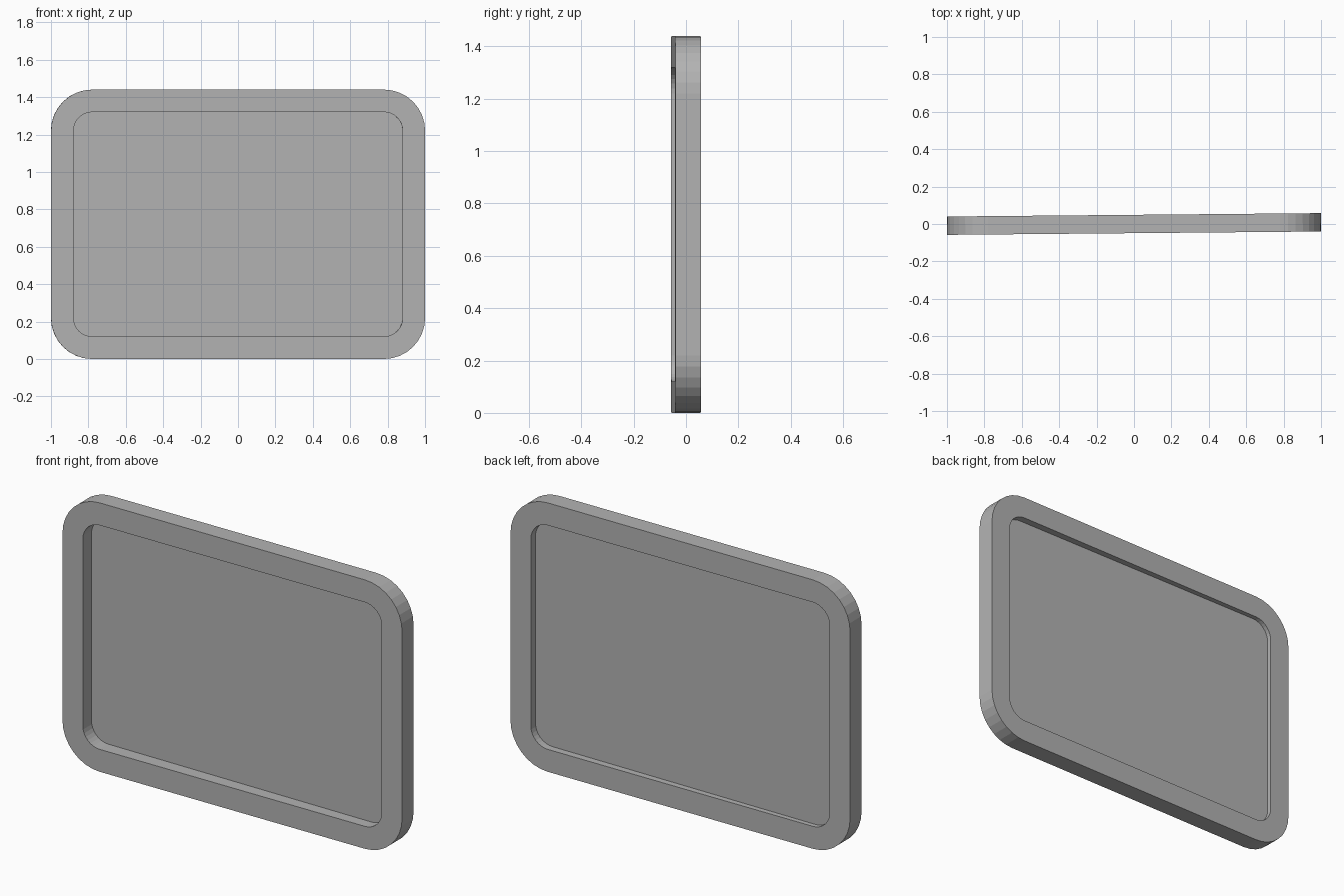
import bpy, bmesh
from math import sin, cos, pi, atan

cube = bpy.data.objects.get("Cube")
if cube:
    bpy.data.objects.remove(cube, do_unlink=True)

HEIGHT, DEPTH, RIM, RADIUS = 1.44, 0.098, 0.12, 0.22
SEGMENTS = 8  # flat facets per rounded corner

grey = bpy.data.materials.new("mid grey")
grey.use_nodes = True
colour = (0.45, 0.45, 0.45, 1)
grey.diffuse_color = colour
grey.node_tree.nodes["Principled BSDF"].inputs["Base Color"].default_value = colour


def rounded_loop(bm, inset, y):
    """Rounded rectangle of vertices, parallel to the front."""
    r = RADIUS - inset
    cx, cz = 1 - RADIUS, HEIGHT / 2 - RADIUS
    verts = []
    for corner, (sx, sz) in enumerate([(1, 1), (-1, 1), (-1, -1), (1, -1)]):
        for i in range(SEGMENTS + 1):
            a = (corner + i / SEGMENTS) * pi / 2
            verts.append(bm.verts.new((sx * cx + r * cos(a), y, sz * cz + r * sin(a))))
    return verts


def finish(bm, name):
    bmesh.ops.recalc_face_normals(bm, faces=bm.faces)
    mesh = bpy.data.meshes.new(name)
    bm.to_mesh(mesh)
    bm.free()
    mesh.materials.append(grey)
    obj = bpy.data.objects.new(name, mesh)
    obj.location.z = HEIGHT / 2
    bpy.context.collection.objects.link(obj)
    return obj


# Frame: rectangular section swept round the rounded outline, slightly turned
bm = bmesh.new()
loops = [rounded_loop(bm, inset, y) for inset, y in
         [(0, -DEPTH / 2), (0, DEPTH / 2), (RIM, DEPTH / 2), (RIM, -DEPTH / 2)]]
for k, loop in enumerate(loops):
    following = loops[(k + 1) % 4]
    for i in range(len(loop)):
        j = (i + 1) % len(loop)
        bm.faces.new((loop[i], loop[j], following[j], following[i]))
frame = finish(bm, "frame")
frame.rotation_euler.z = atan(0.009)

# Panel: thin sheet set nearer the back, its edge buried in the frame
bm = bmesh.new()
bm.faces.new(rounded_loop(bm, RIM - 0.005, 0.017))
panel = finish(bm, "panel")
